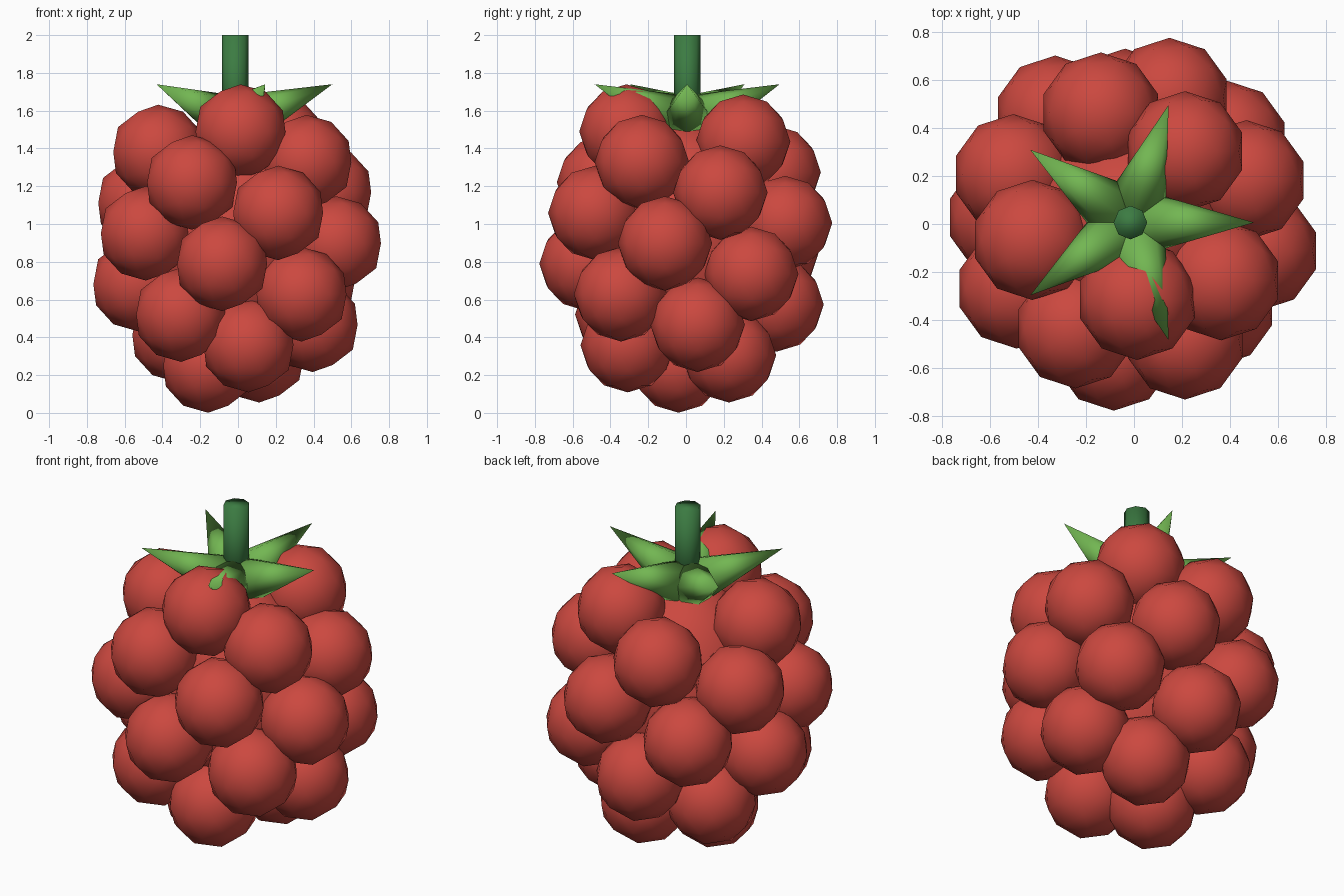
import bpy
import math
from mathutils import Vector

if "Cube" in bpy.data.objects:
    bpy.data.objects.remove(bpy.data.objects["Cube"], do_unlink=True)

AXIS = Vector((-0.015, 0.006, 0))   # vertical line through the fruit and stem


def material(name, rgb):
    mat = bpy.data.materials.new(name)
    mat.use_nodes = True
    mat.diffuse_color = (*rgb, 1)
    mat.node_tree.nodes["Principled BSDF"].inputs["Base Color"].default_value = (*rgb, 1)
    return mat


def finish(name, mat):
    obj = bpy.context.object
    obj.name = name
    obj.data.materials.append(mat)
    bpy.ops.object.shade_smooth()
    return obj


red = material("berry red", (0.6, 0.065, 0.05))
leaf_green = material("leaf green", (0.17, 0.47, 0.085))
stem_green = material("stem green", (0.045, 0.2, 0.055))

# Inner core that closes the gaps between the drupelets
MIDDLE, HALF_HEIGHT, WIDTH = 0.924, 0.70, 0.547
bpy.ops.mesh.primitive_uv_sphere_add(segments=16, ring_count=10, radius=1,
                                     location=AXIS + Vector((0, 0, MIDDLE)))
core = finish("core", red)
core.scale = (0.46, 0.46, 0.62)

# Drupelets on a golden-angle spiral, leaving the crown open for the leaves
COUNT = 26
GOLDEN = math.pi * (3 - math.sqrt(5))
for i in range(2, COUNT):
    h = 1 - (2 * i + 1) / COUNT
    r = WIDTH * math.sqrt(1 - h * h)
    spot = Vector((r * math.cos(i * GOLDEN), r * math.sin(i * GOLDEN),
                   MIDDLE + HALF_HEIGHT * h))
    bpy.ops.mesh.primitive_ico_sphere_add(subdivisions=2, radius=0.25, location=AXIS + spot)
    finish(f"drupelet_{i - 1}", red)

# Five pointed leaves, each a cone rising outwards from the crown
for i in range(5):
    a = math.tau * i / 5
    out = Vector((math.cos(a), math.sin(a), 0))
    base = AXIS + out * 0.05 + Vector((0, 0, 1.555))
    tip = AXIS + out * 0.515 + Vector((0, 0, 1.74))
    bpy.ops.mesh.primitive_cone_add(vertices=8, radius1=0.135, radius2=0,
                                    depth=(tip - base).length, location=(base + tip) / 2)
    leaf = finish(f"leaf_{i + 1}", leaf_green)
    leaf.rotation_euler = (0, math.acos((tip - base).normalized().z), a)

# Stem
bpy.ops.mesh.primitive_cylinder_add(vertices=8, radius=0.07, depth=0.5,
                                    location=AXIS + Vector((0, 0, 1.75)))
finish("stem", stem_green)
